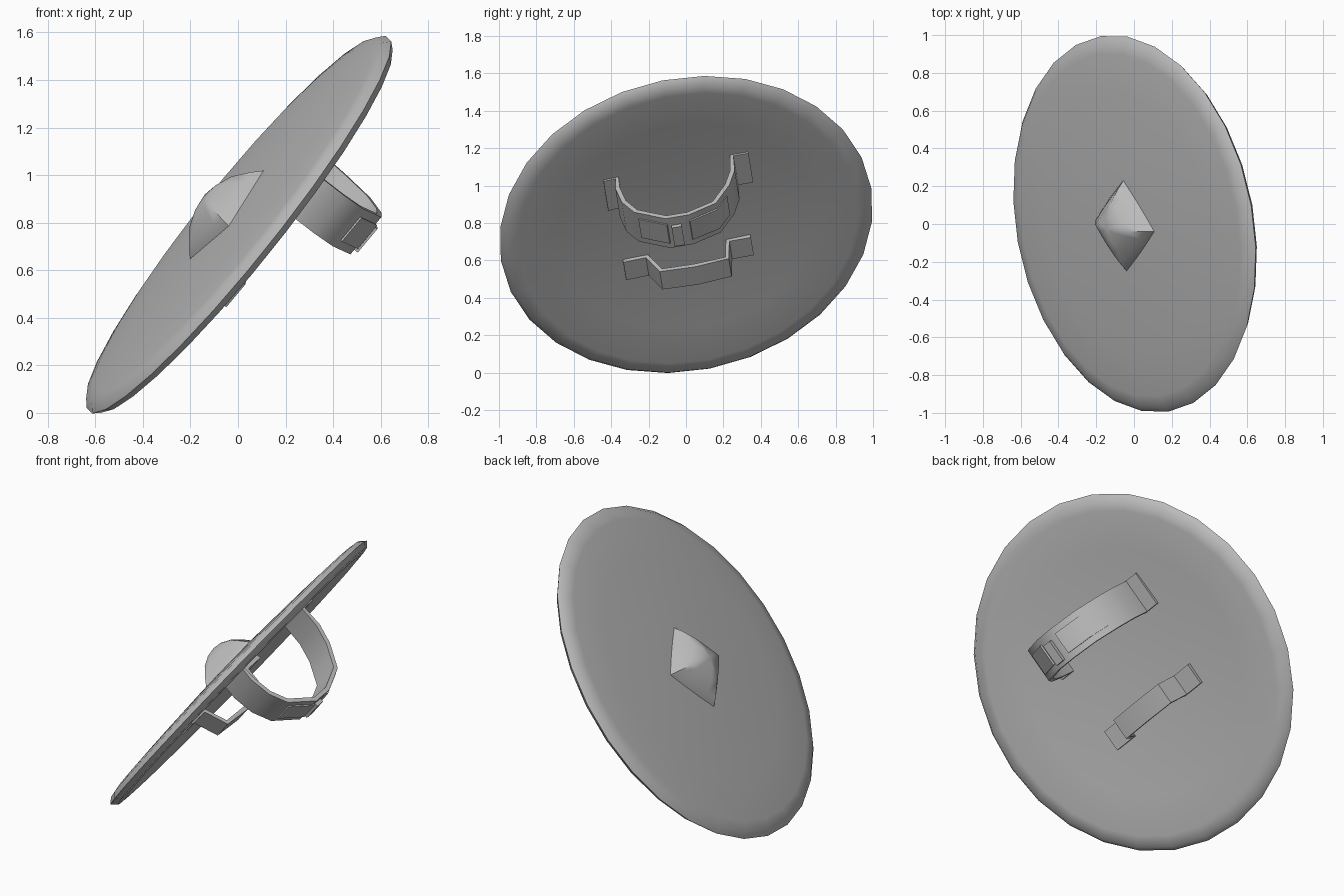
import bpy
import bmesh
from math import cos, sin, pi
from mathutils import Matrix, Vector

cube = bpy.data.objects.get("Cube")
if cube:
    bpy.data.objects.remove(cube, do_unlink=True)

# Tilted frame of the shield: local x runs up the slope, y along the straps, z out of the face
face = Vector((-0.775, -0.15, 0.62)).normalized()
along = Vector((-0.035, 0.981, 0.19))
along = (along - face * along.dot(face)).normalized()
slope = along.cross(face)
frame = Matrix((slope, along, face)).transposed().to_4x4()
frame.translation = (0, 0, 0.795)

# Single grey finish
grey = bpy.data.materials.new("plain grey")
grey.use_nodes = True
color = (0.5, 0.5, 0.5, 1)
grey.diffuse_color = color
bsdf = next(n for n in grey.node_tree.nodes if n.type == 'BSDF_PRINCIPLED')
bsdf.inputs["Base Color"].default_value = color
bsdf.inputs["Roughness"].default_value = 0.8

parts = []


def add_part(name, bm):
    bmesh.ops.recalc_face_normals(bm, faces=bm.faces)
    mesh = bpy.data.meshes.new(name)
    bm.to_mesh(mesh)
    bm.free()
    obj = bpy.data.objects.new(name, mesh)
    bpy.context.collection.objects.link(obj)
    mesh.materials.append(grey)
    obj.matrix_world = frame
    parts.append(obj)
    return obj


def lathe(name, profile, sides, outline=lambda a: 1.0):
    """Turn a (radius, height) profile; outline scales the radius by angle."""
    bm = bmesh.new()
    rings = []
    for r, z in profile:
        if r == 0:
            rings.append([bm.verts.new((0, 0, z))] * sides)
            continue
        angles = [2 * pi * i / sides for i in range(sides)]
        rings.append([bm.verts.new((r * outline(a) * cos(a), r * outline(a) * sin(a), z))
                      for a in angles])
    for low, high in zip(rings, rings[1:]):
        for i in range(sides):
            j = (i + 1) % sides
            corners = dict.fromkeys((low[i], low[j], high[j], high[i]))
            bm.faces.new(list(corners))
    return add_part(name, bm)


def strap(name, path, middle, width, thickness):
    """Bend a band along (length, depth behind the shield) points."""
    bm = bmesh.new()
    rows = [[bm.verts.new((middle + s * width / 2, v, -w)) for s in (-1, 1)]
            for v, w in path]
    for a, b in zip(rows, rows[1:]):
        bm.faces.new((a[0], a[1], b[1], b[0]))
    obj = add_part(name, bm)
    solid = obj.modifiers.new("thickness", 'SOLIDIFY')
    solid.thickness = thickness
    solid.offset = 0
    return obj


# Shallow dished disc with a rounded rim
lathe("shield_disc", [
    (0, 0.065), (0.35, 0.06), (0.7, 0.045), (0.92, 0.032), (0.98, 0.022),
    (1.01, -0.005), (0.985, -0.033), (0.92, -0.038), (0.7, -0.02), (0.35, 0), (0, 0.008),
], 28)

# Four-cornered boss on the face
lathe("center_boss", [(1, 0.04), (0.97, 0.058), (0.8, 0.1), (0.55, 0.15), (0.27, 0.178), (0, 0.187)],
      24, lambda a: 0.255 / (abs(cos(a)) + abs(sin(a))) ** 0.9)

# Wide forearm strap
strap("arm_strap", [
    (-0.4, 0.012), (-0.325, 0.012), (-0.335, 0.1), (-0.32, 0.22), (-0.27, 0.32),
    (-0.12, 0.42), (0, 0.425), (0.15, 0.375), (0.24, 0.25), (0.285, 0.14),
    (0.3, 0.012), (0.39, 0.012),
], 0.315, 0.205, 0.025)

# Pads and keeper on the forearm strap
strap("strap_pad", [(0, 0.438), (0.15, 0.39), (0.22, 0.293)], 0.315, 0.13, 0.018)
strap("strap_pad_end", [(-0.26, 0.342), (-0.12, 0.435)], 0.315, 0.13, 0.014)
strap("strap_keeper", [(-0.1, 0.437), (-0.045, 0.44)], 0.3, 0.13, 0.035)

# Narrow hand grip
strap("hand_grip", [
    (-0.365, 0.012), (-0.235, 0.012), (-0.18, 0.15), (0, 0.165), (0.18, 0.155),
    (0.205, 0.012), (0.33, 0.012),
], -0.22, 0.125, 0.025)

# Bake thickness, then smooth while keeping the folds sharp
bpy.ops.object.select_all(action='DESELECT')
for obj in parts:
    obj.select_set(True)
bpy.context.view_layer.objects.active = parts[0]
bpy.ops.object.convert(target='MESH')
bpy.ops.object.shade_smooth_by_angle(angle=pi / 4)
